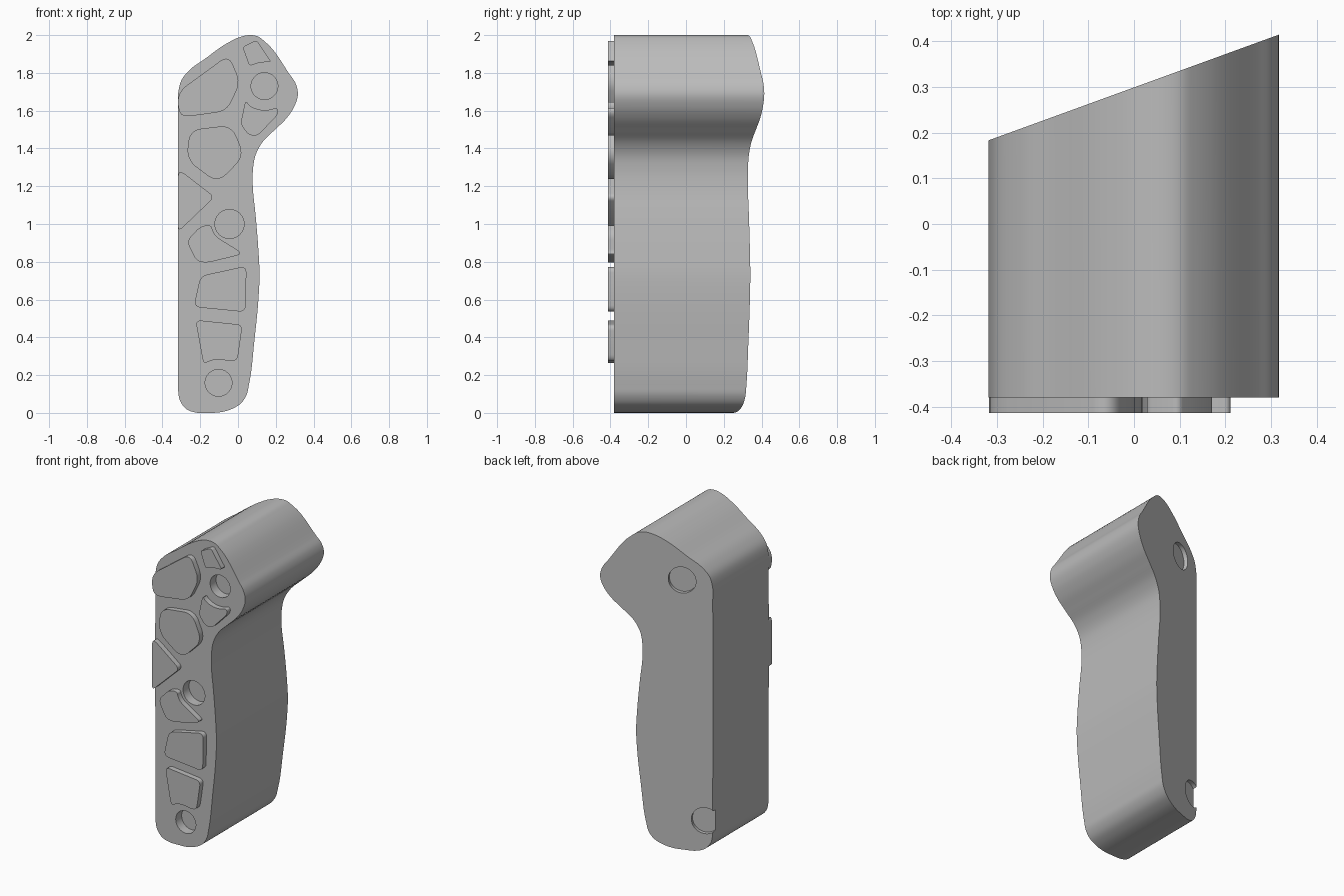
import bpy, bmesh, math
from mathutils import Vector
from mathutils.geometry import interpolate_bezier

if "Cube" in bpy.data.objects:
    bpy.data.objects.remove(bpy.data.objects["Cube"])

FRONT, PAD_FRONT = -0.38, -0.414
SLOPE = math.tan(math.radians(20))


def back_y(x):
    """Depth of the slanted back face."""
    return 0.299 + SLOPE * x


grey = bpy.data.materials.new("plain grey")
grey.use_nodes = True
grey.diffuse_color = (0.5, 0.5, 0.5, 1)
grey.node_tree.nodes["Principled BSDF"].inputs["Base Color"].default_value = (0.5, 0.5, 0.5, 1)


def smooth_loop(points, steps=6):
    """Closed smooth curve through the points."""
    pts = [Vector(p) for p in points]
    n = len(pts)
    tangents = []
    for i in range(n):
        a, b = pts[i] - pts[i - 1], pts[(i + 1) % n] - pts[i]
        tangents.append((a.normalized() * b.length + b.normalized() * a.length).normalized())
    out = []
    for i in range(n):
        j = (i + 1) % n
        h = (pts[j] - pts[i]).length / 3
        out += interpolate_bezier(pts[i], pts[i] + tangents[i] * h,
                                  pts[j] - tangents[j] * h, pts[j], steps + 1)[:-1]
    return out


def rounded_polygon(points, radius, steps=6):
    """Polygon with softened corners."""
    pts = [Vector(p) for p in points]
    out = []
    for i, p in enumerate(pts):
        a, b = pts[i - 1] - p, pts[(i + 1) % len(pts)] - p
        start = p + a.normalized() * min(radius, a.length * 0.45)
        end = p + b.normalized() * min(radius, b.length * 0.45)
        out += interpolate_bezier(start, start.lerp(p, 0.6), end.lerp(p, 0.6), end, steps)
    return out


def extrude_outline(name, outline, y_front, y_back):
    """Solid from an x-z outline; y_back is a function of x."""
    bm = bmesh.new()
    front = [bm.verts.new((p.x, y_front, p.y)) for p in outline]
    back = [bm.verts.new((p.x, y_back(p.x), p.y)) for p in outline]
    bm.faces.new(front)
    bm.faces.new(back[::-1])
    for i in range(len(outline)):
        j = (i + 1) % len(outline)
        bm.faces.new((front[j], front[i], back[i], back[j]))
    bmesh.ops.recalc_face_normals(bm, faces=bm.faces)
    mesh = bpy.data.meshes.new(name)
    bm.to_mesh(mesh)
    bm.free()
    mesh.materials.append(grey)
    obj = bpy.data.objects.new(name, mesh)
    bpy.context.collection.objects.link(obj)
    return obj


def activate(obj):
    bpy.ops.object.select_all(action='DESELECT')
    obj.select_set(True)
    bpy.context.view_layer.objects.active = obj


def cut_round(target, centre, radius, depth, turn=0.0):
    """Cut a round blind hole centred on a face point."""
    bpy.ops.mesh.primitive_cylinder_add(vertices=48, radius=radius, depth=depth * 2,
                                        location=centre, rotation=(math.pi / 2, 0, turn))
    cutter = bpy.context.object
    cutter.name = "hole_cutter"
    cutter.hide_render = True
    cutter.data.materials.append(grey)
    activate(target)
    mod = target.modifiers.new("hole", 'BOOLEAN')
    mod.operation, mod.solver, mod.object = 'DIFFERENCE', 'EXACT', cutter
    bpy.ops.object.modifier_apply(modifier=mod.name)
    bpy.data.objects.remove(cutter)


# Main grip body
profile = [(-.317, .2), (-.317, .12), (-.305, .06), (-.27, .018), (-.225, .002), (-.16, 0),
           (-.09, .004), (-.03, .022), (.015, .05), (.045, .095), (.058, .15), (.087, .386),
           (.108, .6), (.114, .73), (.108, .862), (.093, 1.048), (.078, 1.206), (.079, 1.286),
           (.093, 1.365), (.13, 1.434), (.193, 1.497), (.257, 1.56), (.297, 1.62), (.317, 1.69),
           (.304, 1.746), (.272, 1.794), (.14, 1.968), (.105, 1.993), (.06, 2.0), (.008, 1.989),
           (-.056, 1.958), (-.177, 1.873), (-.257, 1.815), (-.299, 1.762), (-.316, 1.70),
           (-.317, 1.6)]
body = extrude_outline("grip_body", smooth_loop(profile), FRONT, back_y)

# Round holes in the front
for x, z, r in [(.14, 1.73, .071), (-.045, 1.0, .077), (-.103, .159, .071)]:
    cut_round(body, (x, FRONT, z), r, 0.06)

# Shallow round pockets in the slanted back
for x, z in [(-.145, 1.72), (-.275, .2)]:
    cut_round(body, (x, back_y(x), z), 0.083, 0.025, math.radians(20))

# Raised pads on the front: corner radius and outline
pads = {
    "upper_pad": (.05, [(-.317, 1.70), (-.05, 1.895), (.013, 1.75), (-.06, 1.598),
                        (-.288, 1.566), (-.317, 1.60)]),
    "five_sided_pad": (.06, [(-.257, 1.497), (-.034, 1.524), (.034, 1.36), (-.108, 1.217),
                             (-.272, 1.339)]),
    "edge_pad": (.03, [(-.317, 1.275), (-.294, 1.275), (-.124, 1.143), (-.317, .958)]),
    "middle_pad": (.03, [(-.272, .91), (-.198, .989), (-.14, .995), (-.135, .965), (-.114, .931),
                         (.015, .852), (.008, .836), (-.167, .794), (-.22, .804)]),
    "lower_pad": (.035, [(-.198, .725), (.045, .778), (.04, .534), (-.235, .561)]),
    "bottom_pad": (.03, [(-.225, .492), (.024, .466), (-.003, .28), (-.04, .272), (-.103, .286),
                         (-.151, .275), (-.183, .259)]),
    "top_small_pad": (.015, [(.024, 1.937), (.098, 1.974), (.177, 1.857), (.14, 1.857),
                             (.103, 1.852), (.061, 1.836)]),
    "head_pad": (.025, [(.04, 1.656), (.061, 1.624), (.114, 1.603), (.167, 1.603), (.209, 1.619),
                        (.214, 1.582), (.103, 1.466), (.056, 1.471), (.013, 1.529)]),
}
parts = [body]
for name, (radius, outline) in pads.items():
    parts.append(extrude_outline(name, rounded_polygon(outline, radius), PAD_FRONT,
                                 lambda x: FRONT + 0.004))

# Smooth curved walls, keep the rims sharp
for obj in parts:
    activate(obj)
    bpy.ops.object.shade_smooth_by_angle(angle=math.radians(30))
